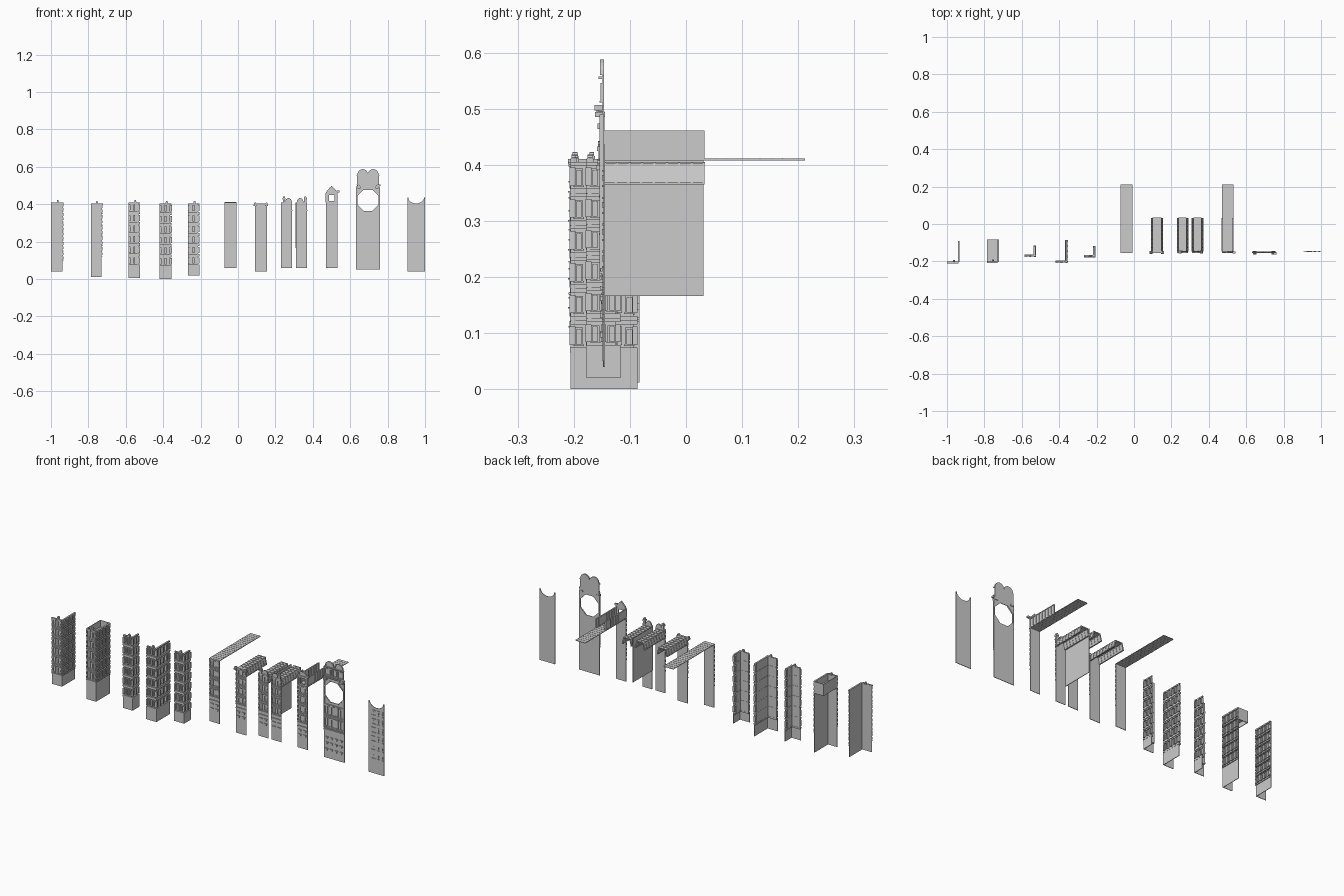
import bpy, bmesh, math
from mathutils import Vector

if "Cube" in bpy.data.objects:
    bpy.data.objects.remove(bpy.data.objects["Cube"])

T = 0.003  # wall sheet thickness


class Part:
    """Collects boxes and prisms in a local frame (u along wall, d outward, z up)."""
    def __init__(self, name):
        self.name, self.bm = name, bmesh.new()
        self.frame()

    def frame(self, o=(0, 0), u=(1, 0), d=(0, -1)):
        self.o, self.u, self.d = Vector(o), Vector(u), Vector(d)
        return self

    def pt(self, u, d, z):
        p = self.o + self.u * u + self.d * d
        return (p.x, p.y, z)

    def prism(self, pts, d0, d1):
        a = [self.bm.verts.new(self.pt(u, d0, z)) for u, z in pts]
        b = [self.bm.verts.new(self.pt(u, d1, z)) for u, z in pts]
        n = len(pts)
        self.bm.faces.new(a)
        self.bm.faces.new(b[::-1])
        for i in range(n):
            self.bm.faces.new((a[i], b[i], b[(i + 1) % n], a[(i + 1) % n]))

    def box(self, u0, u1, d0, d1, z0, z1):
        self.prism([(u0, z0), (u1, z0), (u1, z1), (u0, z1)], d0, d1)

    def done(self):
        bmesh.ops.recalc_face_normals(self.bm, faces=self.bm.faces)
        me = bpy.data.meshes.new(self.name)
        self.bm.to_mesh(me)
        self.bm.free()
        bpy.context.collection.objects.link(bpy.data.objects.new(self.name, me))


def window(p, c, w, z0, z1, d=0.0, hood=True):
    f = 0.003
    for s in (-1, 1):
        e = c + s * w / 2
        p.box(min(e, e - s * f), max(e, e - s * f), d, d + 0.003, z0, z1)
    p.box(c - w / 2, c + w / 2, d, d + 0.003, z1 - f, z1)
    p.box(c - w / 2 - .002, c + w / 2 + .002, d, d + 0.005, z0 - f, z0)
    p.box(c - .0007, c + .0007, d, d + 0.0012, z0, z1 - f)
    if hood:
        p.box(c - w / 2 - .003, c + w / 2 + .003, d, d + 0.006, z1 + .002, z1 + .005)


def floors(p, w, z0, z1, n, cols, d=0.0, ledge=0.004, quoins=True):
    h = (z1 - z0) / n
    cw = w / cols
    for i in range(n):
        z = z0 + i * h
        p.box(0, w, d - .001, d + ledge, z, z + .004)
        for c in range(cols):
            window(p, (c + .5) * cw, cw * .6, z + .013, z + h - .010, d)
        if quoins:
            for k in range(2):
                for a in (0, w - .006):
                    p.box(a, a + .006, d, d + .004, z + .008 + k * h * .42, z + .008 + k * h * .42 + h * .26)
    p.box(0, w, d - .001, d + ledge + .002, z1 - .005, z1)


def finial(p, u, d, z, s=.006):
    p.box(u - s, u + s, d - s, d + s, z, z + s)
    p.prism([(u + s * .8 * math.cos(k * math.pi / 4), z + s * 1.4 + s * .8 * math.sin(k * math.pi / 4))
             for k in range(8)], d - s * .7, d + s * .7)


# ---- corner modules: front wall plus a side wall on the right ----
def corner(name, x0, x1, yf, yb, zb, zw, zt, n, stepped):
    p = Part(name)
    for o, u, d, w in (((x0, yf), (1, 0), (0, -1), x1 - x0),
                       ((x1, yf), (0, 1), (1, 0), yb - yf)):
        p.frame(o, u, d)
        cols = max(2, round(w / .032))
        if stepped:  # recessed floors between projecting string courses
            r = -.008
            p.box(0, w, -T, 0, zb, zw)
            h = (zt - zw) / n
            p.box(0, w + r, r - T, r, zw, zt)
            for i in range(n):
                z = zw + i * h
                p.box(0, w, r - .004, 0.001, z, z + .009)
                p.box(0, w, r - .001, -.002, z + h - .006, z + h)
                for c in range(cols + 1):
                    e = c * (w - .009) / cols
                    p.box(e, e + .009, r - .001, .002, z + .014, z + h - .010)
                for c in range(cols):
                    window(p, (c + .5) * w / cols, w / cols * .5, z + .015, z + h - .012, r, False)
        else:
            p.box(0, w, -T, 0, zb, zt)
            floors(p, w, zw, zt, n, cols)
    p.frame((x1, yf))
    finial(p, -.025, -.006, zt)
    return p


corner("corner_tower_plain", -1.0, -.938, -.204, -.09, .04, .10, .41, 6, False).done()
p = corner("corner_tower_parapet", -.787, -.729, -.203, -.083, .012, .12, .405, 5, False)
p.frame((-.787, -.203), (1, 0), (0, -1))
p.box(0, .058, -.12, 0, .365, .368)          # sunken roof
p.box(0, T, -.12, 0, .34, .405)              # parapet left
p.box(0, .058, -.12, -.12 + T, .34, .405)    # parapet back
p.done()
corner("corner_tower_banded", -.585, -.525, -.174, -.115, .006, .07, .41, 6, True).done()
corner("corner_tower_wide", -.419, -.356, -.206, -.086, 0, .065, .405, 6, True).done()
corner("corner_tower_narrow", -.268, -.207, -.177, -.117, .02, .07, .405, 6, True).done()


# ---- flat facades ----
def facade(name, x0, x1, zb, zt, zw=.20, n=4, cols=2):
    p = Part(name).frame((x0, -.148))
    w = x1 - x0
    p.box(0, w, -T, 0, zb, zt)
    floors(p, w, zw, zt, n, cols)
    for z in (.135, .16):                    # lower storey brackets
        for c in range(cols):
            u = (c + .5) * w / cols
            p.box(u - .009, u + .009, 0, .004, z, z + .004)
            p.box(u - .004, u + .004, 0, .003, z - .008, z)
    p.box(0, w, 0, .005, .178, .184)
    return p


def arc(c, z, r, a0, a1, n, sz=1.0):
    return [(c + r * math.cos(math.radians(a0 + (a1 - a0) * i / n)),
             z + r * sz * math.sin(math.radians(a0 + (a1 - a0) * i / n))) for i in range(n + 1)]


def flat_roof(p, w):
    p.box(0, w, -.36, -T, .408, .411)
    for i in range(1, 18):
        p.box(0, w, -.02 * i - .0006, -.02 * i + .0006, .4075, .412)


def panels(p, us, z0, z1, d1=-.181, n=8):
    # upright panelled roof edge; us are the (bottom, top) offsets of each slope
    st = (-d1) / n
    for a, b in us:
        p.prism([(a, z0), (a + T, z0), (b + T, z1), (b, z1)], d1, 0)
        for i in range(n + 1):
            d = max(d1, -i * st - .002)
            p.prism([(a - .002, z0), (a + T + .002, z0), (b + T + .002, z1), (b - .002, z1)], d, min(0, d + .004))
        for e in (0, 1):
            m, z = (b, z1 - .004) if e else (a, z0)
            p.box(m - .002, m + T + .002, d1, 0, z, z + .004)


# facade with long flat roof
p = facade("facade_flat_roof", -.071, -.009, .06, .41)
flat_roof(p, .062)
p.done()

# panelled roof facades
def mansard(name, x0, x1, zb, ornaments):
    p = facade(name, x0, x1, zb, .405 if len(ornaments) > 1 else .41)
    w = x1 - x0
    panels(p, [(.001, .010), (w - .004, w - .013)], .365, .402)
    p.box(.008, w - .008, -.181, -T, .400, .403)
    for i in range(9):
        p.box(.008, w - .008, -.1815 + i * .022, -.1785 + i * .022, .402, .405)
    p.box(w / 2 - .002, w / 2 + .002, -.181, 0, .402, .405)
    for u in ornaments:
        finial(p, u, .004, .392, .008)
    return p


mansard("facade_mansard_pair", .092, .155, .04, (0, .06)).done()
for name, x0, s in (("facade_gable_left", .23, 0), ("facade_gable_right", .31, 1)):
    p = mansard(name, x0, x0 + .06, .06, ())
    c = .040 if s == 0 else .022
    p.prism(arc(c, .41, .018, 0, 180, 8, 1.3), -T, .003)     # rounded gable
    p.box(c - .02, c + .02, 0, .005, .408, .412)
    u = .016 if s == 0 else .05
    p.box(u - .006, u + .006, -.004, .008, .41, .425)        # corner statue
    finial(p, u, .003, .425, .008)
    p.done()

# blind party wall between the gables
p = Part("party_wall").frame((.305, -.148))
p.box(0, T, -.179, 0, .166, .41)
p.done()

# dormer facade with square opening
p = facade("facade_dormer", .47, .531, .06, .41)
flat_roof(p, .061)
W = .061
for s in (0, 1):
    m = lambda pts: [(W - u if s else u, z) for u, z in pts]
    p.prism(m([(.001, .41), (W / 2, .41), (W / 2, .418), (.016, .418), (.016, .45), (W / 2, .45),
               (W / 2, .495), (.02, .488), (.008, .475), (.001, .462)]), -T, .001)
    a, b = sorted((W if s else 0, W - .008 if s else .008))
    p.box(a, b, 0, .005, .412, .462)
    p.prism(m([(.0, .462), (.008, .475), (.02, .488), (W / 2, .495), (W / 2, .489), (.022, .482),
               (.012, .472), (.006, .462)]), 0, .005)
p.box(0, W, 0, .006, .458, .463)
panels(p, [(.001, .001), (W - .004, W - .004)], .41, .461)
p.box(W - .004, W + .012, 0, .010, .464, .474)
finial(p, W / 2, .002, .487, .005)
p.done()

# wide gate facade with octagonal opening
p = Part("gate_facade").frame((.632, -.149))
W, zc, r = .126, .421, .061
p.box(0, W, -T, 0, .05, .345)
for s in (0, 1):
    m = lambda pts: [(W - u if s else u, z) for u, z in pts]
    hole = arc(W / 2, zc, r, 112.5, 247.5, 3)
    apo = r * math.cos(math.pi / 8)
    left = [(0, .345), (W / 2, .345), (W / 2, zc - apo)] + hole[::-1] + [(W / 2, zc + apo), (W / 2, .56), (.004, .56), (.004, .50), (0, .49)]
    p.prism(m(left), -T, 0)
    ring = arc(W / 2, zc, r, 112.5, 247.5, 3) + arc(W / 2, zc, r + .005, 247.5, 112.5, 3)
    p.prism(m(ring), -.001, .004)
    p.prism(m(arc(.035, .56, .028, 0, 180, 10)), -T, 0)      # twin top humps
    p.prism(m(arc(.035, .56, .028, 0, 180, 10) + arc(.035, .56, .022, 180, 0, 10)), 0, .004)
    a, b = sorted((W if s else 0, W - .007 if s else .007))
    p.box(a, b, 0, .005, .215, .49)                          # edge pilasters
    u = W - .013 if s else .013
    finial(p, u, .004, .485, .009)
floors(p, W, .215, .35, 2, 4, quoins=False)
for z in (.495, .503, .553):
    p.box(.002, W - .002, -.001, .007, z, z + .004)
for i in range(4):
    window(p, .016 + i * .0313, .02, .514, .546, 0, False)
for z in (.10, .135, .165):
    for i in range(4):
        u = .018 + i * .03
        p.box(u - .009, u + .009, 0, .004, z, z + .004)
        p.box(u - .003, u + .003, 0, .004, z - .008, z)
p.box(0, W, 0, .005, .205, .211)
p.box(W - .010, W + .003, 0, .014, .497, .507)
p.done()

# end facade with scooped top
p = Part("scooped_facade").frame((.905, -.147))
W = .095
p.prism([(0, .04), (W, .04), (W, .436)] + arc(W / 2, .436, .042, 0, -180, 12, .75) + [(0, .436)], -T, 0)
for i in range(6):
    z = .12 + i * .048
    for u, w in ((.032, .028), (.062, .012), (.086, .008)):
        p.box(u - w / 2, u + w / 2, 0, .003, z, z + .004)
        p.box(u - .002, u + .002, 0, .003, z + .012, z + .022)
        if i > 1:
            p.box(u - w / 2, u + w / 2, 0, .003, z + .028, z + .031)
p.done()
